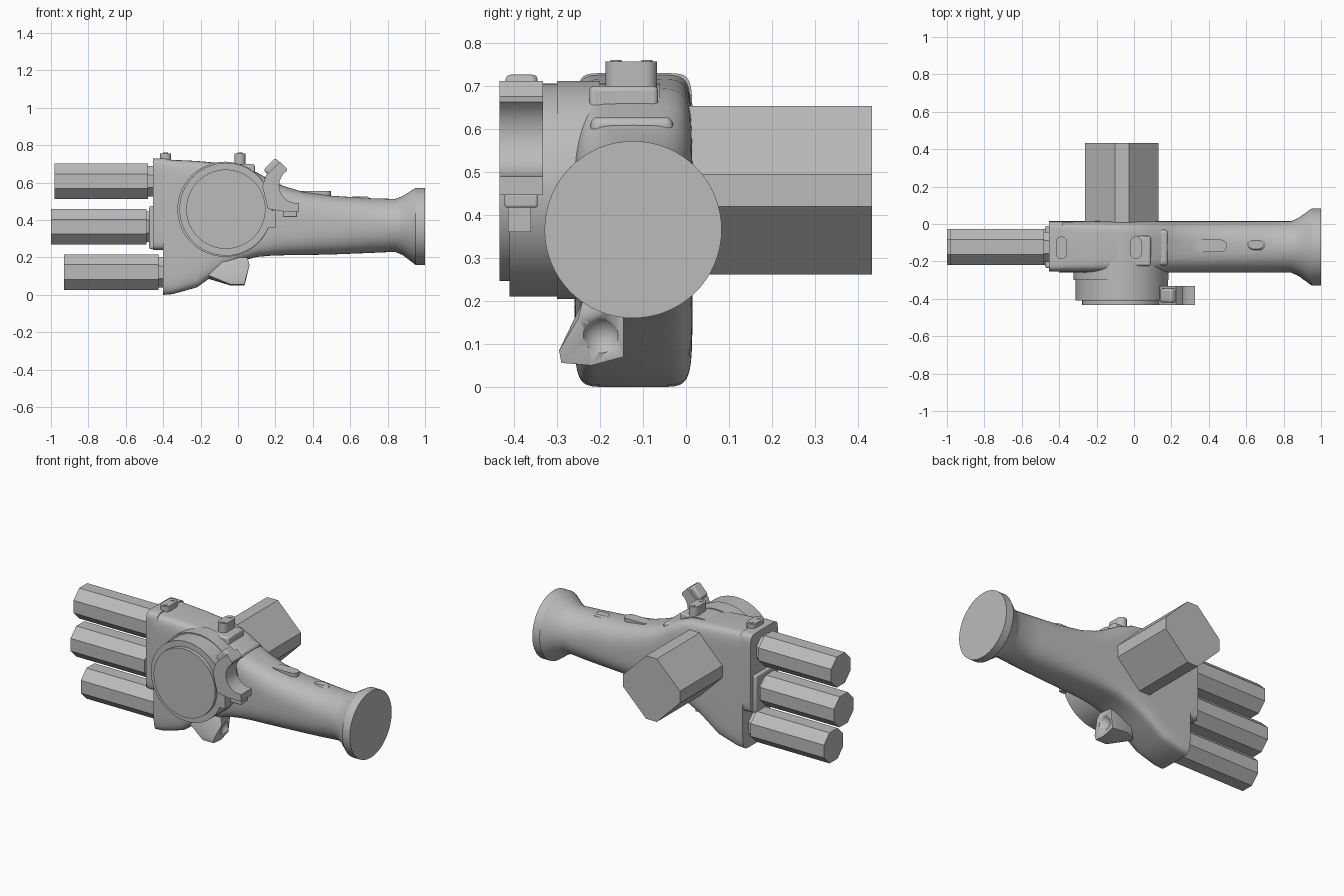
import bpy, bmesh
from math import sin, cos, pi, radians, copysign
from mathutils import Vector

if "Cube" in bpy.data.objects:
    bpy.data.objects.remove(bpy.data.objects["Cube"])

grey = bpy.data.materials.new("plain_grey")
grey.use_nodes = True
grey.diffuse_color = (0.5, 0.5, 0.5, 1)
grey.node_tree.nodes["Principled BSDF"].inputs["Base Color"].default_value = (0.5, 0.5, 0.5, 1)

MID_Y = -0.123


def finish(name, bm, angle=32):
    bmesh.ops.recalc_face_normals(bm, faces=bm.faces)
    mesh = bpy.data.meshes.new(name)
    bm.to_mesh(mesh)
    bm.free()
    mesh.materials.append(grey)
    mesh.shade_smooth()
    mesh.set_sharp_from_angle(angle=radians(angle))
    ob = bpy.data.objects.new(name, mesh)
    bpy.context.collection.objects.link(ob)
    return ob


def loft(name, rings, angle=32):
    """Skin equal-length rings of points and cap both ends."""
    bm = bmesh.new()
    loops = [[bm.verts.new(p) for p in ring] for ring in rings]
    n = len(loops[0])
    for a, b in zip(loops, loops[1:]):
        for i in range(n):
            j = (i + 1) % n
            bm.faces.new((a[i], a[j], b[j], b[i]))
    bm.faces.new(loops[0])
    bm.faces.new(loops[-1])
    return finish(name, bm, angle)


def prism(name, outline, axis, lo, hi):
    """Extrude a 2D outline along x, y or z."""
    def place(p, d):
        return {"x": (d, *p), "y": (p[0], d, p[1]), "z": (*p, d)}[axis]
    return loft(name, [[place(p, d) for p in outline] for d in (lo, hi)])


def bevel(ob, width, segments=3):
    mod = ob.modifiers.new("soft_edges", "BEVEL")
    mod.width, mod.segments = width, segments
    mod.limit_method = "ANGLE"
    return ob


def box(name, lo, hi, width=0):
    ob = prism(name, [(lo[0], lo[1]), (hi[0], lo[1]), (hi[0], hi[1]), (lo[0], hi[1])],
               "z", lo[2], hi[2])
    return bevel(ob, width) if width else ob


def circle(cx, cy, r, n=64, turn=0):
    return [(cx + r * cos(2 * pi * (i + turn) / n), cy + r * sin(2 * pi * (i + turn) / n))
            for i in range(n)]


def capsule(cx, cy, half_x, half_y, n=12):
    """Stadium outline with rounded short ends."""
    r = min(half_x, half_y)
    pts = []
    for i in range(4 * n):
        a = 2 * pi * (i + 0.5) / (4 * n)
        pts.append((cx + copysign(half_x - r, cos(a)) + r * cos(a),
                    cy + copysign(half_y - r, sin(a)) + r * sin(a)))
    return pts


def section(x, z0, z1, y0, y1, power, n=64):
    """Superellipse cross-section across the x axis."""
    ring = []
    for i in range(n):
        a = 2 * pi * i / n
        c, s = cos(a), sin(a)
        ring.append((x, (y0 + y1) / 2 + (y1 - y0) / 2 * copysign(abs(c) ** (2 / power), c),
                     (z0 + z1) / 2 + (z1 - z0) / 2 * copysign(abs(s) ** (2 / power), s)))
    return ring


# Palm running into the wrist, forearm and flared cuff
palm = [(-0.40, 0, 0.728, 9), (-0.35, 0.004, 0.722, 9), (-0.22, 0.04, 0.716, 8),
        (-0.10, 0.125, 0.705, 7), (0, 0.175, 0.695, 6), (0.1, 0.203, 0.655, 5),
        (0.18, 0.21, 0.61, 4), (0.25, 0.212, 0.58, 3.4), (0.35, 0.213, 0.55, 3),
        (0.5, 0.216, 0.53, 2.6), (0.7, 0.224, 0.517, 2.3), (0.84, 0.23, 0.513, 2)]
rings = [section(x, z0, z1, -0.26, 0.015, p) for x, z0, z1, p in palm]
rings += [section(0.88, 0.213, 0.528, -0.278, 0.033, 2),
          section(0.95, 0.16, 0.572, -0.329, 0.083, 2),
          section(1.0, 0.16, 0.572, -0.329, 0.083, 2)]
loft("palm_and_forearm", rings, 30)

# Stepped knuckle blocks on the finger side
loft("upper_knuckle_block", [section(x, 0.24, 0.73, -0.255, 0.015, 10) for x in (-0.455, -0.38)])
box("middle_knuckle_block", (-0.475, -0.235, 0.245), (-0.42, -0.01, 0.475), 0.01)

# Three octagonal fingers with a narrower root
for name, tip, root, z in (("upper", -0.98, -0.48, 0.607), ("middle", -1.0, -0.49, 0.365),
                           ("lower", -0.93, -0.425, 0.122)):
    apothem = 0.095
    prism(name + "_finger", circle(MID_Y, z, apothem / cos(pi / 8), 8, 0.5), "x", tip, root)
    prism(name + "_finger_root", circle(MID_Y, z, 0.088, 8, 0.5), "x", root - 0.02, -0.36)

# Thumb: a square bar standing on its corner with the corners cut off
w, c = 0.196, 0.037
corners = [(w, -c), (w, c), (c, w), (-c, w), (-w, c), (-w, -c), (-c, -w), (c, -w)]
prism("thumb", [(-0.065 + x, 0.457 + z) for x, z in corners], "y", -0.06, 0.433)

# Round device on the front
prism("device_drum", circle(-0.065, 0.458, 0.248), "y", -0.41, -0.06)
prism("device_face", circle(-0.065, 0.458, 0.212), "y", -0.434, -0.40)
prism("device_base_ring", circle(-0.07, 0.458, 0.254), "y", -0.30, -0.2)

# Curved clasp beside the device
arc = [(0.315 + 0.095 * cos(a), 0.585 + 0.095 * sin(a))
       for a in (radians(125 + 13 * i) for i in range(11))]
clasp = [(0.225, 0.712), (0.262, 0.675)] + arc + [(0.325, 0.49), (0.325, 0.447),
         (0.235, 0.447), (0.16, 0.46), (0.13, 0.58), (0.15, 0.64)]
prism("clasp", clasp, "y", -0.434, -0.332)
box("clasp_lower_button", (0.24, -0.422, 0.417), (0.315, -0.345, 0.45), 0.006)
box("clasp_lower_pin", (0.13, -0.414, 0.36), (0.2, -0.36, 0.45))
u, v = Vector((0.7, 0.71)), Vector((0.71, -0.7))
base = Vector((0.185, 0.675))
knob = [base + u * a + v * b for a, b in ((-0.04, -0.03), (0.05, -0.03), (0.05, 0.04), (-0.04, 0.04))]
bevel(prism("clasp_upper_button", knob, "y", -0.42, -0.345), 0.012)

# Top knobs, each with two small screw heads
for name, x in (("outer", -0.387), ("inner", 0.01)):
    prism(name + "_top_knob", capsule(x, -0.127, 0.03, 0.06), "z", 0.66, 0.757)
    for side in (-1, 1):
        prism(name + "_knob_screw", circle(x, -0.127 + side * 0.036, 0.013, 16), "z", 0.75, 0.76)

# Collar where the wrist meets the palm, and the raised lug above it
box("wrist_collar", (0.12, -0.222, 0.56), (0.183, -0.03, 0.628), 0.018)
box("wrist_lug", (-0.1, -0.225, 0.55), (0.09, -0.065, 0.7), 0.012)

# Raised pads on the forearm
prism("long_forearm_pad", capsule(0.412, -0.117, 0.085, 0.033), "z", 0.5, 0.555)
loft("small_forearm_pad", [[(x, y, z) for x, y in capsule(0.652, -0.11, r, 0.6 * r)]
                           for r, z in ((0.052, 0.49), (0.052, 0.517), (0.038, 0.526))])

# Spur under the palm, with a scooped side
bm = bmesh.new()
for p in ((-0.17, -0.20, 0.09), (-0.17, -0.24, 0.11), (-0.04, -0.29, 0.056), (0.035, -0.29, 0.056),
          (-0.04, -0.22, 0.05), (0.035, -0.22, 0.05), (0.035, -0.145, 0.07), (-0.08, -0.145, 0.08),
          (0.062, -0.25, 0.16), (0.05, -0.145, 0.2), (-0.14, -0.145, 0.19), (-0.1, -0.24, 0.2),
          (0.04, -0.295, 0.085), (-0.03, -0.295, 0.085), (0.05, -0.24, 0.2)):
    bm.verts.new(p)
hull = bmesh.ops.convex_hull(bm, input=bm.verts)
bmesh.ops.delete(bm, geom=hull["geom_interior"], context="VERTS")
spur = finish("palm_spur", bm, 40)
bm = bmesh.new()
bmesh.ops.create_uvsphere(bm, u_segments=24, v_segments=12, radius=0.05)
bmesh.ops.translate(bm, verts=bm.verts, vec=(0.075, -0.195, 0.115))
cutter = finish("spur_scoop_cutter", bm)
cutter.hide_render = True
cutter.hide_viewport = True
cut = spur.modifiers.new("scoop", "BOOLEAN")
cut.operation, cut.object, cut.solver = "DIFFERENCE", cutter, "EXACT"
